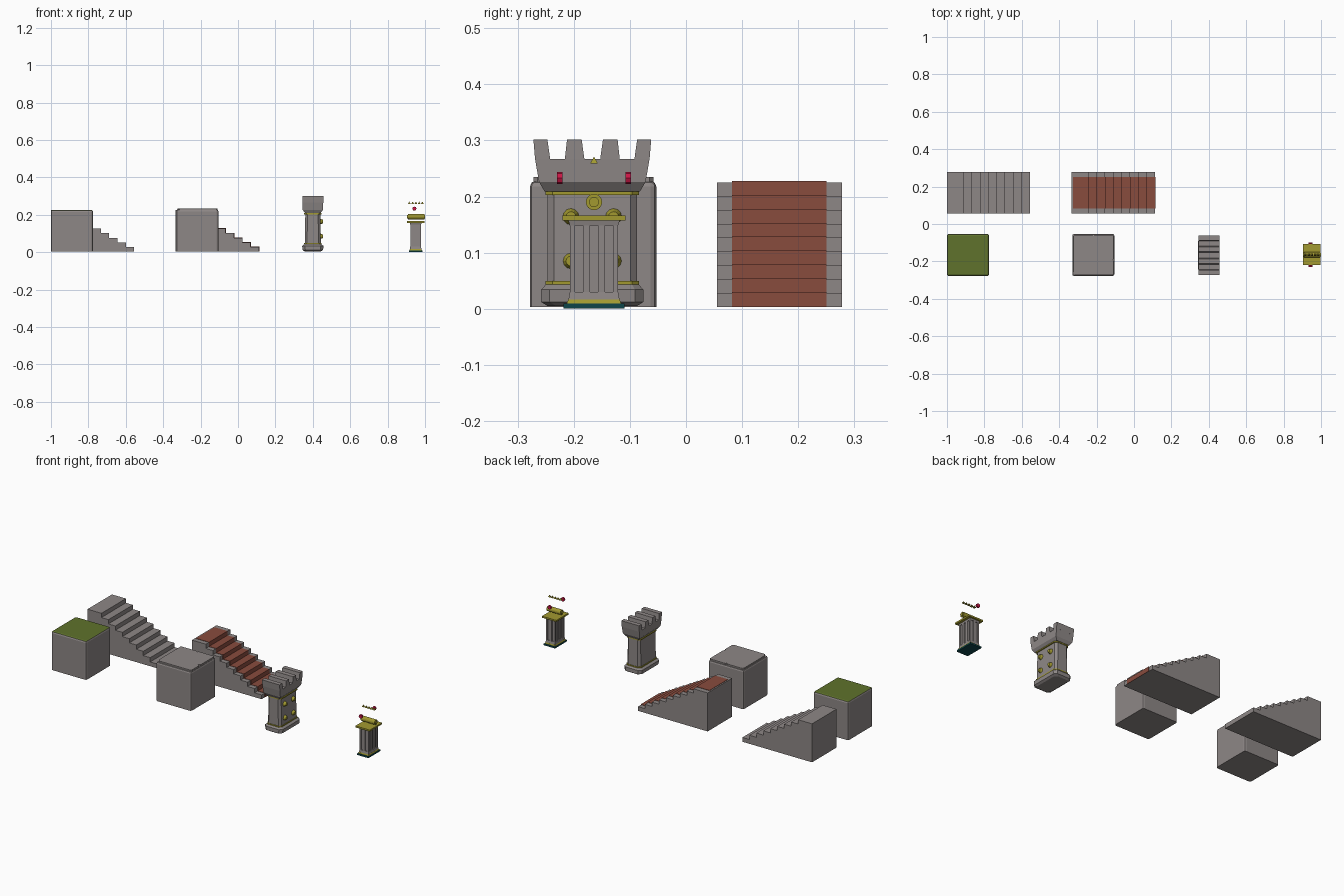
import bpy, bmesh, math
from mathutils import Matrix

if "Cube" in bpy.data.objects:
    bpy.data.objects.remove(bpy.data.objects["Cube"])


def mat(name, rgb):
    m = bpy.data.materials.new(name)
    m.diffuse_color = (*rgb, 1)
    m.use_nodes = True
    m.node_tree.nodes["Principled BSDF"].inputs["Base Color"].default_value = m.diffuse_color
    return m


STONE = mat("grey stone", (0.27, 0.245, 0.24))
GRASS = mat("grass green", (0.115, 0.17, 0.025))
CARPET = mat("carpet red brown", (0.25, 0.072, 0.048))
GOLD = mat("old gold", (0.36, 0.32, 0.03))
RED = mat("gem red", (0.6, 0.008, 0.06))
TEAL = mat("dark teal", (0.004, 0.06, 0.068))


def finish(name, bm, *mats):
    bmesh.ops.recalc_face_normals(bm, faces=bm.faces)
    me = bpy.data.meshes.new(name)
    bm.to_mesh(me)
    bm.free()
    for m in mats:
        me.materials.append(m)
    ob = bpy.data.objects.new(name, me)
    bpy.context.collection.objects.link(ob)
    return ob


def loft(name, rings, m):
    """Skin a stack of equal-length point rings and cap both ends."""
    bm = bmesh.new()
    vs = [[bm.verts.new(p) for p in r] for r in rings]
    n = len(vs[0])
    for a, b in zip(vs, vs[1:]):
        for i in range(n):
            j = (i + 1) % n
            bm.faces.new((a[i], a[j], b[j], b[i]))
    bm.faces.new(vs[0])
    bm.faces.new(vs[-1])
    return finish(name, bm, m)


def rect(cx, cy, hx, hy, z, c=0.0):
    """Rectangle ring, with cut corners when c > 0."""
    if c == 0:
        return [(cx + sx * hx, cy + sy * hy, z) for sx, sy in ((-1, -1), (1, -1), (1, 1), (-1, 1))]
    pts = [(-hx, -hy + c), (-hx + c, -hy), (hx - c, -hy), (hx, -hy + c),
           (hx, hy - c), (hx - c, hy), (-hx + c, hy), (-hx, hy - c)]
    return [(cx + x, cy + y, z) for x, y in pts]


def box(name, x0, x1, y0, y1, z0, z1, m):
    cx, cy, hx, hy = (x0 + x1) / 2, (y0 + y1) / 2, (x1 - x0) / 2, (y1 - y0) / 2
    return loft(name, [rect(cx, cy, hx, hy, z0), rect(cx, cy, hx, hy, z1)], m)


def cone(name, loc, r1, r2, depth, axis, sides, m):
    bm = bmesh.new()
    rot = Matrix.Rotation(math.pi / 2, 4, axis) if axis else Matrix.Rotation(math.pi / 4, 4, 'Z')
    bmesh.ops.create_cone(bm, cap_ends=True, segments=sides, radius1=r1, radius2=r2,
                          depth=depth, matrix=Matrix.Translation(loc) @ rot)
    return finish(name, bm, m)


def cube_block(name, x0, y0, size, z0, z1, top):
    """Block with rounded upright and upper edges and its own top colour."""
    bm = bmesh.new()
    h = size / 2
    bmesh.ops.create_cube(bm, size=1, matrix=Matrix.Translation((x0 + h, y0 + h, (z0 + z1) / 2))
                          @ Matrix.Diagonal((size, size, z1 - z0, 1)))
    edges = [e for e in bm.edges if max(v.co.z for v in e.verts) > z1 - 0.001]
    bmesh.ops.bevel(bm, geom=edges, offset=0.01, segments=2, affect='EDGES', profile=0.5)
    bm.normal_update()
    for f in bm.faces:
        f.material_index = int(f.normal.z > 0.5)
    return finish(name, bm, STONE, top)


# Blocks
cube_block("grass_block", -1.0, -0.278, 0.225, 0.003, 0.226, GRASS)
cube_block("stone_block", -0.33, -0.278, 0.225, 0.003, 0.228, STONE)
# Worn top slab with chipped outline
chips = [(-.318, -.262), (-.314, -.272), (-.116, -.272), (-.109, -.265), (-.109, -.2), (-.12, -.194),
         (-.109, -.185), (-.109, -.065), (-.116, -.058), (-.21, -.058), (-.216, -.066), (-.226, -.058),
         (-.317, -.058), (-.324, -.065), (-.324, -.255)]
loft("worn_top_slab", [[(x, y, z) for x, y in chips] for z in (0.224, 0.235)], STONE)

# Stairs: nine steps down towards +x, the top one double depth
D, H, Z0, N = 0.0445, 0.0247, 0.003, 9


def stair_line(x0, off=0.0):
    """Tread and riser points from the top back down to the floor."""
    pts = [(x0, Z0 + N * H + off)]
    for k in range(N):
        x = x0 + (k + 2) * D + off
        z = Z0 + (N - k) * H + off
        pts += [(x, z), (x, z - H)]
    pts[-1] = (pts[-1][0], Z0)
    return pts


def staircase(name, x0):
    line = stair_line(x0) + [(x0, Z0)]
    return loft(name, [[(x, y, z) for x, z in line] for y in (0.055, 0.278)], STONE)


staircase("plain_stairs", -1.0)
staircase("carpet_stairs", -0.333)
runner = stair_line(-0.325, 0.0)
runner = [(-0.325, Z0 + N * H)] + stair_line(-0.333)[1:]
over = [(-0.325, Z0 + N * H + 0.002)] + stair_line(-0.333, 0.002)[1:]
loft("carpet_runner", [[(x, y, z) for x, z in over + runner[::-1]] for y in (0.082, 0.25)], CARPET)

# Tower
TX, TY = 0.4, -0.167
loft("tower_base", [rect(TX, TY, .044, .08, .005, .015), rect(TX, TY, .055, .091, .012, .015),
                    rect(TX, TY, .057, .091, .034, .015), rect(TX, TY, .045, .083, .043, .012)], STONE)
loft("tower_body", [rect(TX, TY, .043, .08, .04, .012), rect(TX, TY, .040, .08, .212, .012)], STONE)
for z in (0.046, 0.206):
    loft("tower_gold_band", [rect(TX, TY, .046, .083, z - .003, .012),
                             rect(TX, TY, .046, .083, z + .003, .012)], GOLD)
loft("tower_head", [rect(TX, TY, .041, .085, .209), rect(TX, TY, .054, .095, .226),
                    rect(TX, TY, .056, .102, .267)], STONE)
# Battlement merlons run across the whole top
for lo0, lo1, hi0, hi1 in ((-.102, -.075, -.105, -.080), (-.049, -.014, -.045, -.019),
                           (.014, .049, .019, .045), (.075, .102, .080, .105)):
    loft("tower_merlon", [rect(TX, TY + (lo0 + lo1) / 2, .056, (lo1 - lo0) / 2, .266),
                          rect(TX, TY + (hi0 + hi1) / 2, .056, (hi1 - hi0) / 2, .302)], STONE)
for dy in (-0.038, 0.038):
    for z in (0.085, 0.164):
        cone("tower_gold_stud", (0.446, TY + dy, z), 0.016, 0.009, 0.018, 'Y', 12, GOLD)

# Pillar
PX, PY = 0.95, -0.164
loft("pillar_foot", [rect(PX, PY, .036, .054, 0), rect(PX, PY, .036, .054, .009)], TEAL)
loft("pillar_gold_ring", [rect(PX, PY, .034, .049, .008), rect(PX, PY, .031, .046, .016)], GOLD)


def grooved_side(half, centres, w, d):
    """Points along one side, stepping inwards at each flute."""
    pts = [(-half, 0)]
    for c in centres:
        pts += [(c - w, 0), (c - w, d), (c + w, d), (c + w, 0)]
    return pts


hx, hy = 0.029, 0.043
sx = grooved_side(hx, (-.0135, .0135), .006, .005)
sy = grooved_side(hy, (-.027, 0, .027), .007, .005)
outline = ([(t, -hy + d) for t, d in sx] + [(hx - d, t) for t, d in sy]
           + [(-t, hy - d) for t, d in sx] + [(-hx + d, -t) for t, d in sy])
loft("pillar_fluted_shaft", [[(PX + x, PY + y, z) for x, y in outline] for z in (.029, .149)], STONE)
loft("pillar_shaft_bottom", [rect(PX, PY, .031, .046, .014), rect(PX, PY, hx, hy, .03)], STONE)
loft("pillar_shaft_top", [rect(PX, PY, hx, hy, .148), rect(PX, PY, .031, .046, .158)], STONE)
loft("pillar_gold_slab", [rect(PX, PY, .046, .056, .157), rect(PX, PY, .046, .056, .166)], GOLD)
# Scroll lying along x, with a raised ring on each end
cone("pillar_gold_scroll", (PX + .002, PY, .19), .0145, .0145, .088, 'Y', 16, GOLD)
for s in (-1, 1):
    cone("scroll_end_boss", (PX + .002 + s * .045, PY, .19), .009, .009, .006, 'Y', 16, GOLD)
    cone("red_gem", (PX - .007, PY + s * .061, .233), .011, .011, .010, 'X', 8, RED)
# Row of floating gold points
for i in range(5):
    cone("crown_point", (PX - .034 + i * .0175, PY, .265), .0095, 0, .012, None, 4, GOLD)
